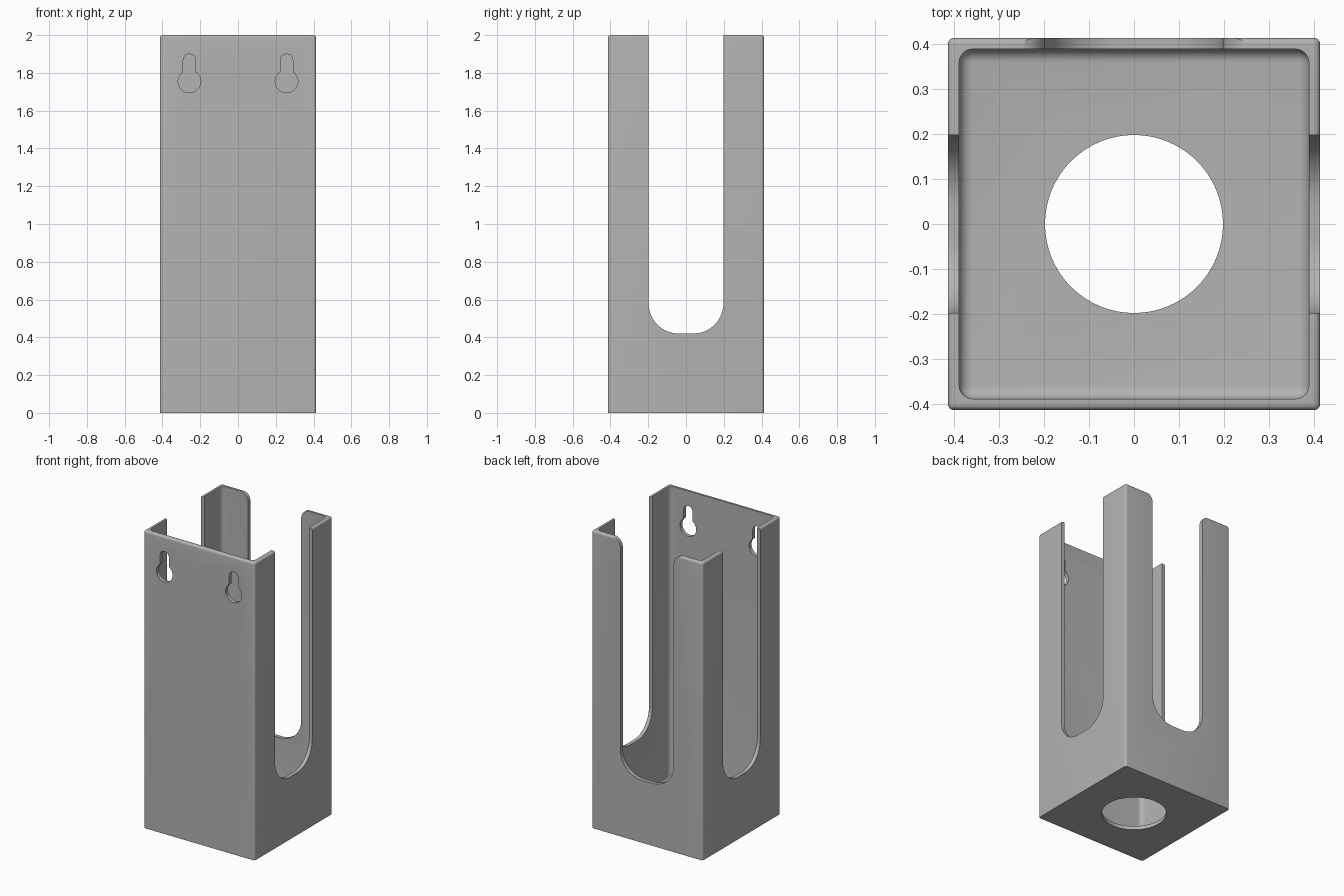
import bpy, bmesh, math
from mathutils import Vector, Matrix

cube = bpy.data.objects.get("Cube")
if cube:
    bpy.data.objects.remove(cube, do_unlink=True)

HALF, HEIGHT, WALL, FLOOR = 0.414, 2.0, 0.025, 0.025
SLOT, SLOT_Z, SLOT_R, LIP_R = 0.198, 0.42, 0.16, 0.06

grey = bpy.data.materials.new("plain grey")
grey.use_nodes = True
grey.diffuse_color = (0.45, 0.45, 0.45, 1)
grey.node_tree.nodes["Principled BSDF"].inputs["Base Color"].default_value = grey.diffuse_color


def finish(bm, name):
    bmesh.ops.recalc_face_normals(bm, faces=bm.faces)
    mesh = bpy.data.meshes.new(name)
    bm.to_mesh(mesh)
    bm.free()
    mesh.materials.append(grey)
    obj = bpy.data.objects.new(name, mesh)
    bpy.context.collection.objects.link(obj)
    return obj


def rounded_box(name, half, z0, z1, radius, round_z):
    """Box with rounded upright edges and a rounded rim at height round_z."""
    bm = bmesh.new()
    bmesh.ops.create_cube(bm, size=1)
    for v in bm.verts:
        v.co = (v.co.x * 2 * half, v.co.y * 2 * half, z1 if v.co.z > 0 else z0)
    edges = [e for e in bm.edges
             if abs(e.verts[0].co.z - e.verts[1].co.z) > 0.1
             or all(abs(v.co.z - round_z) < 1e-4 for v in e.verts)]
    bmesh.ops.bevel(bm, geom=edges, offset=radius, segments=6, profile=0.5, affect='EDGES')
    return finish(bm, name)


def arc(cx, cz, r, start, end, n=16):
    return [(cx + r * math.cos(math.radians(start + (end - start) * i / n)),
             cz + r * math.sin(math.radians(start + (end - start) * i / n)))
            for i in range(n + 1)]


def prism(name, outline, depth0, depth1, turn=Matrix.Identity(4)):
    """Extrude an x-z outline along y, then turn it into place."""
    bm = bmesh.new()
    face = bm.faces.new([bm.verts.new((x, depth0, z)) for x, z in outline])
    ext = bmesh.ops.extrude_face_region(bm, geom=[face])
    moved = [g for g in ext["geom"] if isinstance(g, bmesh.types.BMVert)]
    bmesh.ops.translate(bm, verts=moved, vec=Vector((0, depth1 - depth0, 0)))
    bmesh.ops.transform(bm, matrix=turn, verts=bm.verts)
    return finish(bm, name)


def cut(body, cutter):
    mod = body.modifiers.new("cut", 'BOOLEAN')
    mod.operation, mod.solver, mod.object = 'DIFFERENCE', 'EXACT', cutter
    bpy.context.view_layer.objects.active = body
    bpy.ops.object.modifier_apply(modifier=mod.name)
    bpy.data.objects.remove(cutter, do_unlink=True)


# Outer shell and hollow
body = rounded_box("holder_body", HALF, 0, HEIGHT, 0.014, HEIGHT)
cut(body, rounded_box("cavity", HALF - WALL, FLOOR, HEIGHT + 0.3, 0.03, FLOOR))

# Round hole through the floor
cut(body, prism("floor_hole", arc(0, 0, SLOT, 0, 360, 64)[:-1], -0.1, 0.1,
                Matrix.Rotation(math.pi / 2, 4, 'X')))

# Straight slot through both side walls
inner = SLOT - SLOT_R
bottom = (arc(-inner, SLOT_Z + SLOT_R, SLOT_R, 180, 270)
          + arc(inner, SLOT_Z + SLOT_R, SLOT_R, 270, 360))
top = HEIGHT + 0.1
cut(body, prism("side_slots", bottom + [(SLOT, top), (-SLOT, top)], -0.6, 0.6,
                Matrix.Rotation(math.pi / 2, 4, 'Z')))

# Back slot flaring into rounded lips at the rim
lip = SLOT + LIP_R
right_lip = arc(lip, HEIGHT - LIP_R, LIP_R, 180, 90)
left_lip = arc(-lip, HEIGHT - LIP_R, LIP_R, 90, 0)
cut(body, prism("back_slot", bottom + right_lip + [(lip, top), (-lip, top)] + left_lip, 0.2, 0.6))

# Pair of hanging keyholes in the front wall
big, small, low, high = 0.06, 0.033, 1.755, 1.867
open_angle = math.degrees(math.acos(small / big))
for side in (-1, 1):
    cx = side * 0.257
    keyhole = (arc(cx, high, small, 0, 180)
               + arc(cx, low, big, 180 - open_angle, 360 + open_angle, 40))
    cut(body, prism("keyhole", keyhole, -0.6, -0.2))

# Smooth rounded edges, keep cut edges crisp
bpy.ops.object.select_all(action='DESELECT')
body.select_set(True)
bpy.context.view_layer.objects.active = body
bpy.ops.object.shade_smooth_by_angle(angle=math.radians(30))
